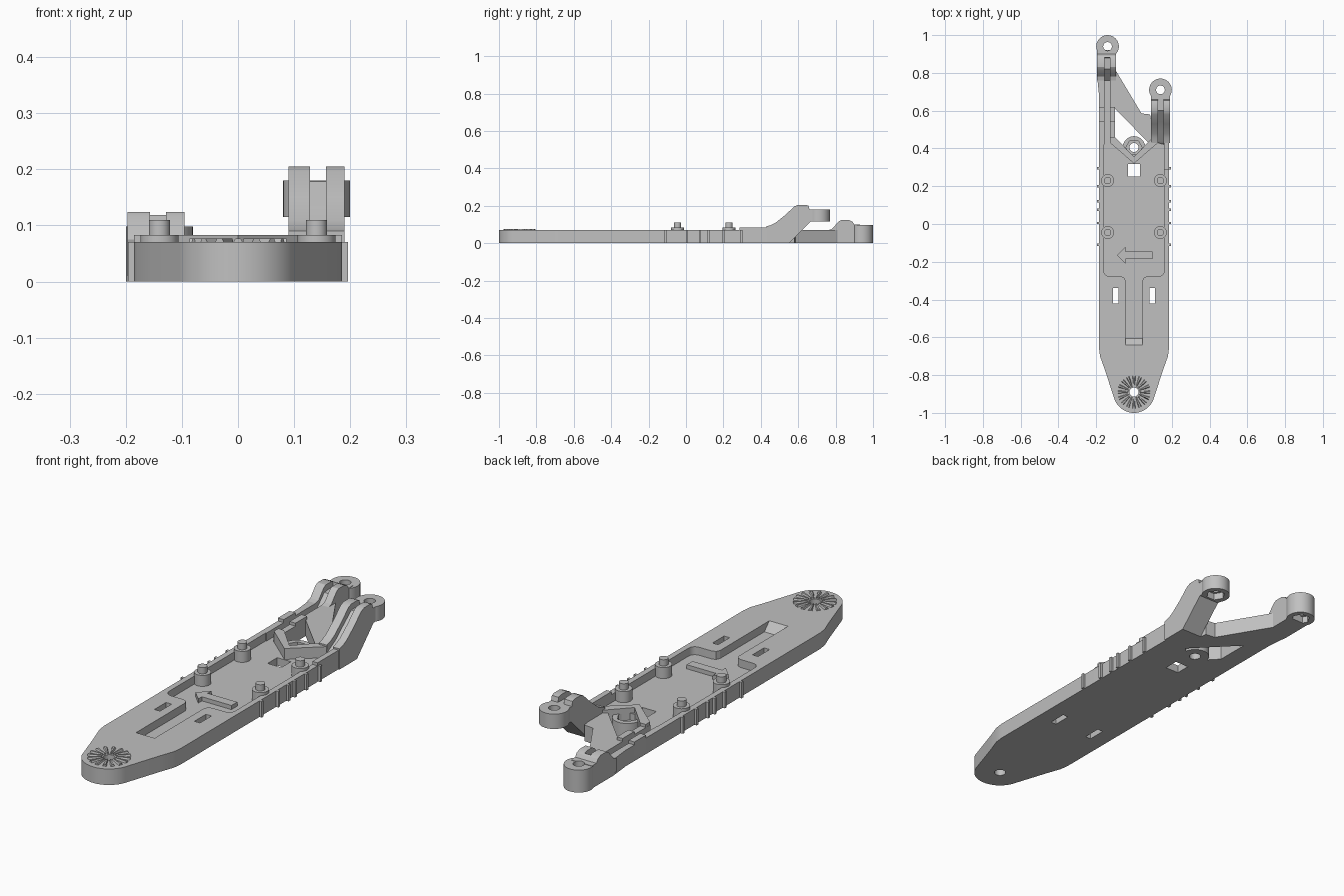
import bpy, bmesh
from math import sin, cos, pi, radians
from mathutils import Vector

cube = bpy.data.objects.get("Cube")
if cube:
    bpy.data.objects.remove(cube)

grey = bpy.data.materials.new("light_grey_plastic")
grey.use_nodes = True
grey.diffuse_color = (0.53, 0.53, 0.53, 1)
grey.node_tree.nodes["Principled BSDF"].inputs["Base Color"].default_value = grey.diffuse_color

DECK, FLOOR, RIM = 0.07, 0.035, 0.083


def prism(name, pts, lo, hi, axis="z"):
    """Extrude a flat outline along z, or a (y, z) profile along x."""
    def place(p, h):
        return (p[0], p[1], h) if axis == "z" else (h, p[0], p[1])
    bm = bmesh.new()
    a = [bm.verts.new(place(p, lo)) for p in pts]
    b = [bm.verts.new(place(p, hi)) for p in pts]
    bm.faces.new(a)
    bm.faces.new(b)
    for i in range(len(pts)):
        j = (i + 1) % len(pts)
        bm.faces.new((a[i], a[j], b[j], b[i]))
    bmesh.ops.recalc_face_normals(bm, faces=bm.faces)
    mesh = bpy.data.meshes.new(name)
    bm.to_mesh(mesh)
    bm.free()
    mesh.materials.append(grey)
    ob = bpy.data.objects.new(name, mesh)
    bpy.context.collection.objects.link(ob)
    return ob


def arc(x, y, r, start=0, end=360, n=32):
    steps = n if end - start == 360 else n + 1
    return [(x + r * cos(radians(start + (end - start) * i / n)),
             y + r * sin(radians(start + (end - start) * i / n))) for i in range(steps)]


def box(x0, x1, y0, y1):
    return [(x0, y0), (x1, y0), (x1, y1), (x0, y1)]


def mirrored(pts):
    return pts + [(-x, y) for x, y in reversed(pts) if x != 0]


def cut(ob, *cutters):
    bpy.context.view_layer.objects.active = ob
    for c in cutters:
        m = ob.modifiers.new("cut", "BOOLEAN")
        m.operation, m.solver, m.object = "DIFFERENCE", "EXACT", c
        bpy.ops.object.modifier_apply(modifier=m.name)


helpers = []


def cutter(pts, lo, hi, axis="z"):
    c = prism("cutter", pts, lo, hi, axis)
    c.hide_render = True
    helpers.append(c)
    return c


# Groove cutters that follow the two arms
left_groove = cutter([(0.41, FLOOR), (0.76, FLOOR), (0.82, 0.095), (0.88, 0.1),
                      (0.9, 0.3), (0.41, 0.3)], -0.157, -0.128, "x")
right_groove = cutter([(0.41, FLOOR), (0.44, 0.06), (0.49, 0.088), (0.54, 0.13), (0.6, 0.178),
                       (0.7, 0.181), (0.7, 0.3), (0.41, 0.3)], 0.128, 0.157, "x")

# Base plate with pointed front, left arm and diagonal brace
right_edge = [(0.155, -0.77), (0.18, -0.7), (0.185, -0.66), (0.185, 0.55)]
outline = arc(0, -0.89, 0.11, -160, -20) + right_edge
outline += [(0.09, 0.55), (0.085, 0.58), (0.04, 0.585), (-0.095, 0.81), (-0.095, 0.92), (-0.195, 0.92),
            (-0.195, 0.78), (-0.185, 0.68)]
outline += [(-x, y) for x, y in reversed(right_edge[:3])]
base = prism("base_plate", outline, 0, DECK)

# Recessed tray, cable channel and through openings
tray = mirrored([(0.045, -0.3), (0.053, -0.283), (0.07, -0.277)] + arc(0.13, -0.247, 0.03, -90, 0, 6)
                + [(0.16, 0.42), (0.125, 0.43), (0, 0.32)])
channel = [(-0.64, DECK), (-0.605, FLOOR), (-0.28, FLOOR), (-0.28, 0.3), (-0.64, 0.3)]
opening = [(-0.1, 0.61), (0.075, 0.432), (0, 0.355), (-0.1, 0.46)]
cut(base,
    cutter(tray, FLOOR, 0.3),
    cutter(channel, -0.045, 0.045, "x"),
    cutter(opening, -0.1, 0.3),
    cutter(box(-0.033, 0.033, 0.252, 0.318), -0.1, 0.3),
    cutter(box(0.083, 0.11, -0.42, -0.34), -0.1, 0.3),
    cutter(box(-0.11, -0.083, -0.42, -0.34), -0.1, 0.3),
    cutter(arc(0, -0.89, 0.024), -0.1, 0.3),
    left_groove, right_groove)
parts = [base]

# Raised rims and V-shaped wall around the nut boss
parts.append(prism("right_rim", box(0.16, 0.185, 0.285, 0.45), 0.02, RIM))
parts.append(prism("v_wall", mirrored([(0, 0.32), (0.127, 0.43), (0.127, 0.46), (0.1, 0.46), (0, 0.355)]),
                   0.02, RIM))
collar = prism("left_arm_collar", box(-0.185, -0.1, 0.54, 0.62), 0.02, RIM)
cut(collar, left_groove)
parts.append(collar)

# Tall right arm: ramp with a sloped underside
ramp = prism("right_arm", [(0.43, 0), (0.55, 0), (0.665, 0.115), (0.7, 0.115), (0.7, 0.18), (0.66, 0.18),
                           (0.655, 0.2), (0.64, 0.205), (0.6, 0.205), (0.58, 0.197), (0.53, 0.15),
                           (0.48, 0.11), (0.455, 0.097), (0.43, 0.09)], 0.09, 0.19, "x")
# Low left arm hump
hump = prism("left_arm_hump", [(0.76, 0.01), (0.76, 0.07), (0.78, 0.075), (0.815, 0.115), (0.83, 0.124),
                               (0.87, 0.124), (0.89, 0.115), (0.9, 0.1), (0.93, 0.1), (0.93, 0.01)],
             -0.197, -0.095, "x")
cut(ramp, right_groove)
cut(hump, left_groove)
parts += [ramp, hump]

# Screw eyes at the arm ends, with hexagonal nut pockets underneath
for name, x, y, lo, hi, arm in (("right_eye", 0.14, 0.71, 0.115, 0.18, ramp),
                                ("left_eye", -0.14, 0.94, 0, 0.098, hump)):
    eye = prism(name, arc(x, y, 0.06), lo, hi)
    hole = cutter(arc(x, y, 0.023), -0.1, 0.3)
    pocket = cutter(arc(x, y, 0.04, n=6), lo - 0.05, lo + 0.03)
    for ob in (eye, arm):
        cut(ob, hole, pocket)
    parts.append(eye)

# Nut boss between the arms
boss = prism("nut_boss", arc(0, 0.405, 0.06), 0, 0.06)
cut(boss, cutter(arc(0, 0.405, 0.043, n=6), 0.03, 0.3), cutter(arc(0, 0.405, 0.024), -0.1, 0.3))
parts.append(boss)

# Mounting posts
for x in (-0.14, 0.14):
    for y in (-0.045, 0.23):
        parts.append(prism("post_base", arc(x, y, 0.034), 0.02, RIM))
        parts.append(prism("post_pin", arc(x, y, 0.019), 0.02, 0.11))

# Raised direction arrow on the tray floor
parts.append(prism("arrow", [(-0.09, -0.165), (-0.045, -0.21), (-0.045, -0.185), (0.098, -0.185),
                             (0.098, -0.145), (-0.045, -0.145), (-0.045, -0.12)], 0.03, 0.053))

# Grip ribs on both sides
for side in (-1, 1):
    for y in (-0.11, 0.005, 0.075, 0.12, 0.2, 0.295):
        x0, x1 = sorted((side * 0.18, side * 0.196))
        parts.append(prism("grip_rib", box(x0, x1, y - 0.006, y + 0.006), 0, DECK))

# Radial locking teeth at the pointed end
bm = bmesh.new()
for i in range(16):
    a = 2 * pi * i / 16
    out, across, mid = Vector((cos(a), sin(a), 0)), Vector((-sin(a), cos(a), 0)), Vector((0, -0.89, 0))
    ends = []
    for r, w in ((0.03, 0.004), (0.086, 0.011)):
        ends.append([bm.verts.new(mid + out * r + across * s * w + Vector((0, 0, z)))
                     for s, z in ((-1, 0.066), (1, 0.066), (0.4, 0.077), (-0.4, 0.077))])
    p, q = ends
    bm.faces.new(p)
    bm.faces.new(q)
    for k in range(4):
        n = (k + 1) % 4
        bm.faces.new((p[k], p[n], q[n], q[k]))
bmesh.ops.recalc_face_normals(bm, faces=bm.faces)
mesh = bpy.data.meshes.new("locking_teeth")
bm.to_mesh(mesh)
bm.free()
mesh.materials.append(grey)
teeth = bpy.data.objects.new("locking_teeth", mesh)
bpy.context.collection.objects.link(teeth)

for c in helpers:
    bpy.data.objects.remove(c)

# Smooth the round walls, keep the edges sharp
bpy.ops.object.select_all(action="DESELECT")
for ob in parts:
    ob.select_set(True)
bpy.context.view_layer.objects.active = base
bpy.ops.object.shade_smooth_by_angle(angle=radians(25))
